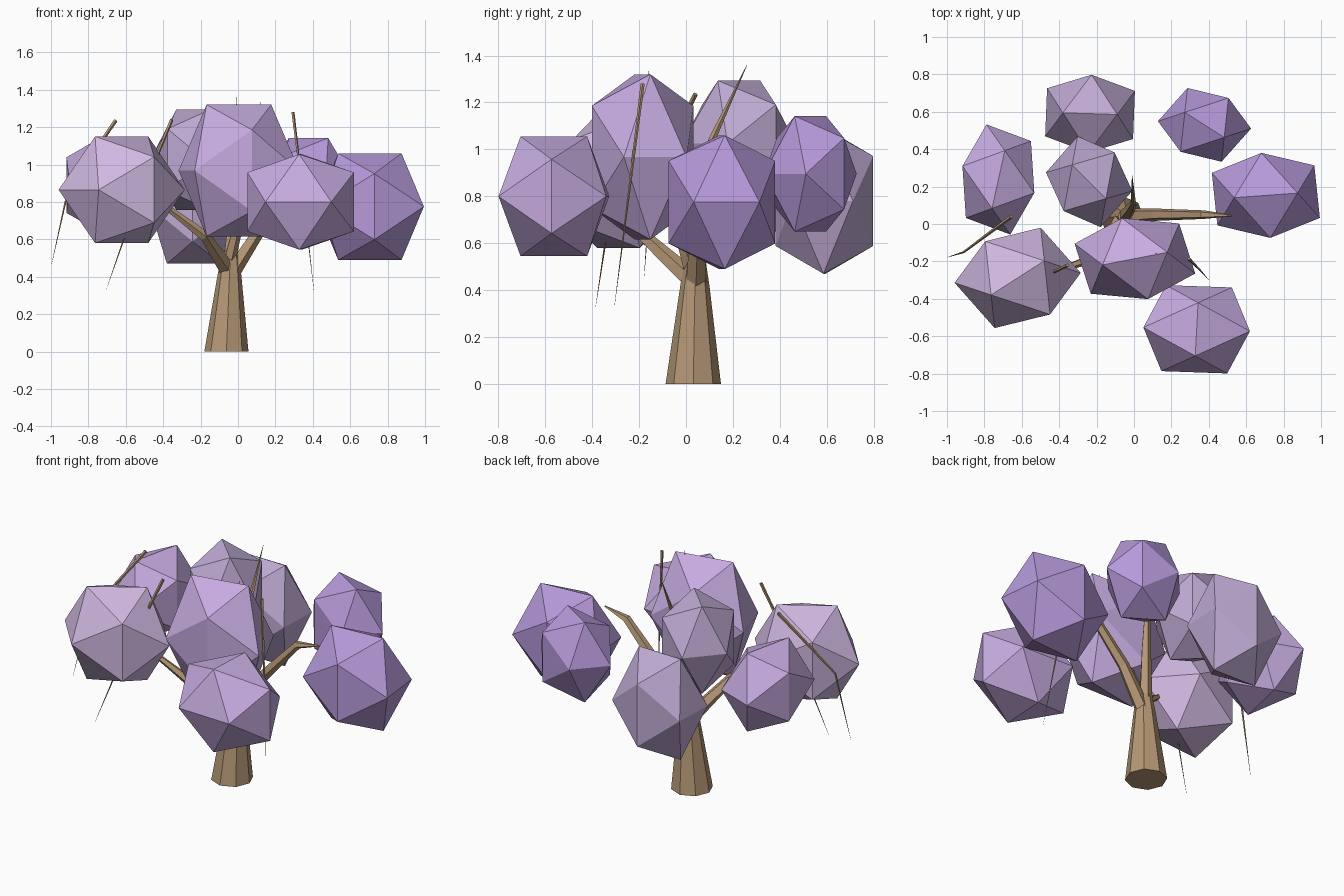
import bpy, bmesh
from math import sin, cos, pi, radians
from mathutils import Vector

if "Cube" in bpy.data.objects:
    bpy.data.objects.remove(bpy.data.objects["Cube"])

PHI = (1 + 5 ** 0.5) / 2


def material(name, rgb):
    m = bpy.data.materials.new(name)
    m.diffuse_color = (*rgb, 1)
    m.use_nodes = True
    m.node_tree.nodes["Principled BSDF"].inputs["Base Color"].default_value = m.diffuse_color
    return m


def finish(name, bm, mat):
    bmesh.ops.recalc_face_normals(bm, faces=bm.faces)
    me = bpy.data.meshes.new(name)
    bm.to_mesh(me)
    bm.free()
    me.materials.append(mat)
    ob = bpy.data.objects.new(name, me)
    bpy.context.collection.objects.link(ob)
    return ob


def foliage(name, centre, half, turn, mat):
    """Icosahedron with a level top edge, turned about z, then stretched."""
    bm = bmesh.new()
    t = radians(turn)
    a = 1 / PHI
    for s in (-1, 1):
        for r in (-1, 1):
            for x, y, z in ((s * a, 0, r), (0, s, r * a), (s, r * a, 0)):
                bm.verts.new((centre[0] + half[0] * (x * cos(t) - y * sin(t)),
                              centre[1] + half[1] * (x * sin(t) + y * cos(t)),
                              centre[2] + half[2] * z))
    bmesh.ops.convex_hull(bm, input=bm.verts)
    return finish(name, bm, mat)


def limb(name, path, mat, sides=5):
    """Tapered faceted tube through (x, y, z, radius) points, listed upwards."""
    bm = bmesh.new()
    pts = [Vector(p[:3]) for p in path]
    rings = []
    for i, p in enumerate(pts):
        d = pts[min(i + 1, len(pts) - 1)] - pts[max(i - 1, 0)]
        q = Vector((0, 0, 1)).rotation_difference(d)
        if i == 0 and p.z == 0:
            q.identity()
        rings.append([bm.verts.new(p + q @ Vector((path[i][3] * cos(2 * pi * k / sides),
                                                   path[i][3] * sin(2 * pi * k / sides), 0)))
                      for k in range(sides)])
    for lo, hi in zip(rings, rings[1:]):
        for k in range(sides):
            n = (k + 1) % sides
            bm.faces.new((lo[k], lo[n], hi[n], hi[k]))
    bm.faces.new(rings[0][::-1])
    bm.faces.new(rings[-1])
    return finish(name, bm, mat)


bark = material("bark", (0.46, 0.31, 0.18))
violet = material("violet", (0.47, 0.32, 0.70))
orchid = material("orchid", (0.57, 0.41, 0.75))
lilac = material("lilac", (0.63, 0.48, 0.75))
dusty = material("dusty_purple", (0.52, 0.40, 0.65))

# Foliage clumps: centre, half extents, turn in degrees
clumps = [
    ("foliage_right", (0.705, 0.153, 0.775), (0.275, 0.228, 0.285), 5, violet),
    ("foliage_back_right", (0.377, 0.53, 0.896), (0.213, 0.18, 0.246), -37, violet),
    ("foliage_back", (-0.235, 0.59, 0.78), (0.235, 0.208, 0.31), -2, dusty),
    ("foliage_top_back", (-0.24, 0.226, 1.025), (0.20, 0.214, 0.268), -43, dusty),
    ("foliage_left", (-0.725, 0.238, 0.89), (0.20, 0.26, 0.24), 74, orchid),
    ("foliage_front_left", (-0.622, -0.288, 0.865), (0.288, 0.245, 0.285), 37, lilac),
    ("foliage_centre", (0.005, -0.185, 0.968), (0.288, 0.223, 0.352), 14, orchid),
    ("foliage_front", (0.335, -0.563, 0.80), (0.285, 0.23, 0.255), 87.5, orchid),
]
for c in clumps:
    foliage(*c)

# Trunk
limb("trunk", [(-0.062, 0.031, 0, 0.118), (-0.045, 0.038, 0.42, 0.062),
               (-0.04, 0.04, 0.52, 0.045)], bark, 8)

# Main limbs
limb("right_limb", [(-0.035, 0.042, 0.42, 0.045), (0.12, 0.05, 0.66, 0.034),
                    (0.37, 0.05, 0.93, 0.024), (0.52, 0.045, 0.965, 0.004)], bark)
limb("left_limb", [(-0.06, 0.03, 0.44, 0.045), (-0.18, -0.17, 0.62, 0.03),
                   (-0.5, -0.28, 0.86, 0.008)], bark)
limb("back_limb", [(-0.045, 0.045, 0.47, 0.04), (-0.02, 0.08, 0.8, 0.028),
                   (-0.005, 0.11, 1.04, 0.016), (-0.01, 0.26, 1.36, 0.001)], bark)
limb("centre_limb", [(-0.05, 0.03, 0.47, 0.035), (0.04, -0.08, 0.85, 0.022),
                     (0.12, -0.16, 1.335, 0.001)], bark)

# Drooping twigs, from hanging tip up to the thick end
limb("right_twig", [(0.405, -0.305, 0.33, 0.0005), (0.352, -0.245, 0.80, 0.005),
                    (0.293, -0.185, 1.28, 0.009)], bark)
limb("front_left_twig", [(-0.705, -0.385, 0.33, 0.0005), (-0.59, -0.335, 0.66, 0.005),
                         (-0.355, -0.22, 1.24, 0.010)], bark)
limb("left_twig", [(-0.998, -0.178, 0.46, 0.0005), (-0.91, -0.15, 0.86, 0.006),
                   (-0.655, 0.04, 1.235, 0.011)], bark)
